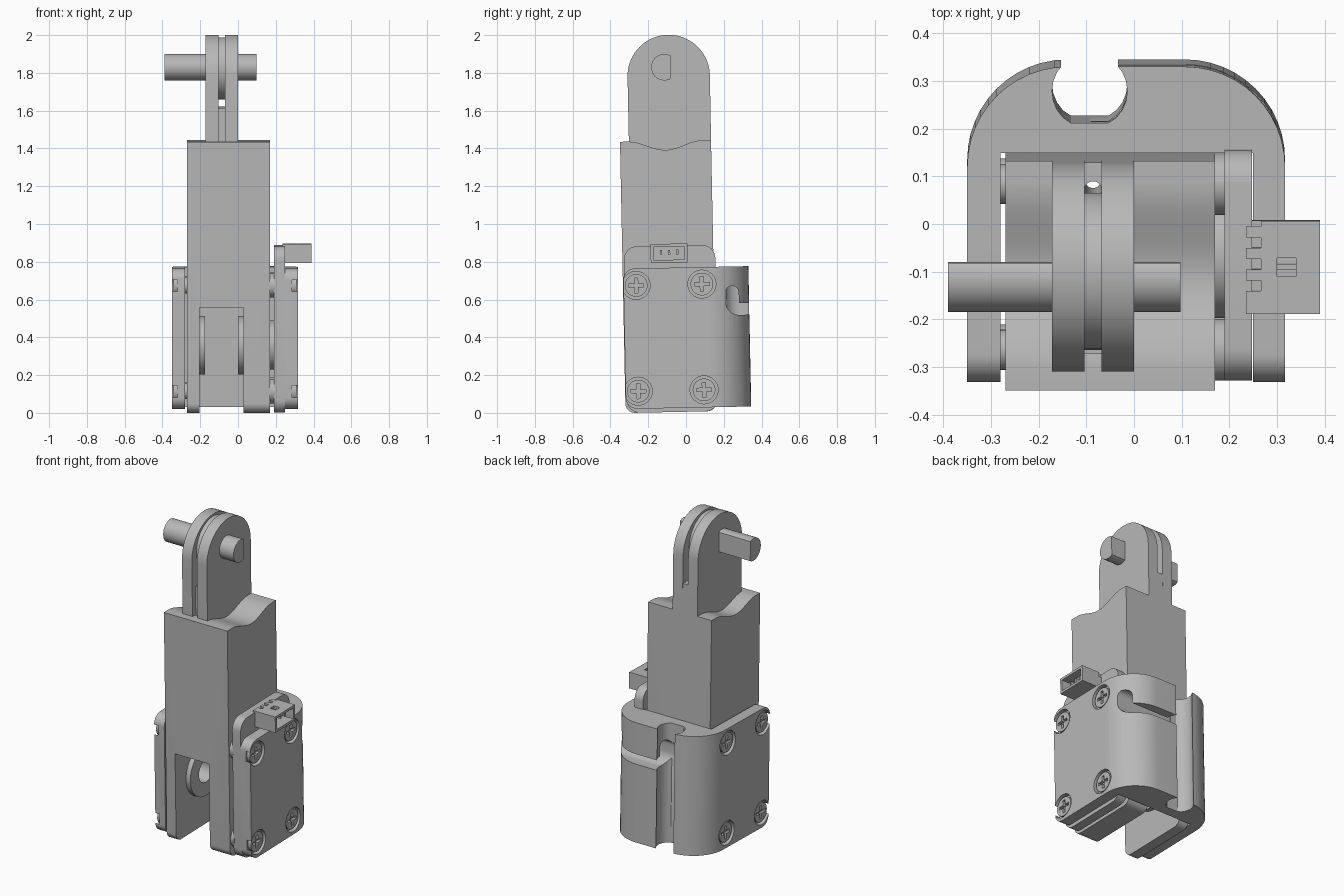
import bpy, bmesh
from math import pi, cos, sin, radians
from mathutils import Matrix

if "Cube" in bpy.data.objects:
    bpy.data.objects.remove(bpy.data.objects["Cube"], do_unlink=True)

grey = bpy.data.materials.new("light_grey")
grey.use_nodes = True
grey.diffuse_color = (0.48, 0.48, 0.48, 1)
grey.node_tree.nodes["Principled BSDF"].inputs["Base Color"].default_value = (0.48, 0.48, 0.48, 1)
parts = []


def arc(cx, cy, r, a0, a1, n=12):
    """Points on an arc, angles in degrees."""
    return [(cx + r * cos(radians(a0 + (a1 - a0) * i / n)),
             cy + r * sin(radians(a0 + (a1 - a0) * i / n))) for i in range(n + 1)]


def circle(cx, cy, r, n=48):
    return arc(cx, cy, r, 0, 360, n)[:-1]


def rect(x0, y0, x1, y1, r=0):
    """Rectangle outline with optional rounded corners."""
    if not r:
        return [(x0, y0), (x1, y0), (x1, y1), (x0, y1)]
    return (arc(x1 - r, y0 + r, r, -90, 0) + arc(x1 - r, y1 - r, r, 0, 90)
            + arc(x0 + r, y1 - r, r, 90, 180) + arc(x0 + r, y0 + r, r, 180, 270))


def prism(name, outline, axis, lo, hi):
    """Extrude a flat outline along x (outline is y, z) or z (outline is x, y)."""
    bm = bmesh.new()
    place = (lambda p, d: (d, p[0], p[1])) if axis == "x" else (lambda p, d: (p[0], p[1], d))
    a = [bm.verts.new(place(p, lo)) for p in outline]
    b = [bm.verts.new(place(p, hi)) for p in outline]
    bm.faces.new(a)
    bm.faces.new(b)
    for i in range(len(a)):
        j = (i + 1) % len(a)
        bm.faces.new((a[i], a[j], b[j], b[i]))
    bmesh.ops.recalc_face_normals(bm, faces=bm.faces)
    mesh = bpy.data.meshes.new(name)
    bm.to_mesh(mesh)
    bm.free()
    ob = bpy.data.objects.new(name, mesh)
    bpy.context.collection.objects.link(ob)
    mesh.materials.append(grey)
    parts.append(ob)
    return ob


def cut(ob, outline, axis, lo, hi, operation="DIFFERENCE"):
    """Carve an object with a temporary prism."""
    tool = prism("cutter", outline, axis, lo, hi)
    mod = ob.modifiers.new("cut", "BOOLEAN")
    mod.object, mod.operation, mod.solver = tool, operation, "EXACT"
    bpy.context.view_layer.update()
    result = ob.evaluated_get(bpy.context.evaluated_depsgraph_get())
    mesh = bpy.data.meshes.new_from_object(result)
    ob.modifiers.clear()
    ob.data = mesh
    parts.remove(tool)
    bpy.data.objects.remove(tool, do_unlink=True)


# Main body with a wavy top and a fork at the bottom
def wave(y):
    t = max(-1, min(1, (y + 0.08) / 0.2))
    return 1.442 - 0.024 * (1 + cos(pi * t))


ys = [0.162 - 0.482 * i / 32 for i in range(33)]
body = prism("body", arc(-0.27, 0.056, 0.05, 180, 270) + arc(0.112, 0.056, 0.05, 270, 360)
             + [(y, wave(y)) for y in ys], "x", -0.27, 0.17)
cut(body, rect(-0.205, -0.5, 0.03, 0.5), "z", -0.1, 0.565)
cut(body, circle(-0.06, 0.36, 0.07), "x", -0.4, 0.4)
cut(body, circle(-0.086, 0.105, 0.018, 20), "z", 0.4, 1.6)

# Bearing rings inside the fork
for side, lo, hi in (("right", -0.207, -0.175), ("left", 0.0, 0.032)):
    ring = prism(side + "_bearing_ring", circle(-0.06, 0.36, 0.155), "x", lo, hi)
    cut(ring, circle(-0.06, 0.36, 0.07), "x", -0.4, 0.4)

# Fingertip: two cheeks with a cable pulley and filler between them
cheek = [(-0.273, 1.36), (0.162, 1.36)] + arc(-0.055, 1.785, 0.218, 0, 180, 40)
prism("right_cheek", cheek, "x", -0.172, -0.104)
prism("left_cheek", cheek, "x", -0.068, 0.0)
filler = prism("cheek_filler", rect(-0.24, 1.36, 0.162, 1.62), "x", -0.106, -0.066)
cut(filler, circle(-0.086, 0.105, 0.018, 20), "z", 1.2, 1.8)
prism("cable_pulley", circle(-0.062, 1.825, 0.165, 64), "x", -0.106, -0.066)

# Shaft with a flat on its back
prism("d_shaft", [(min(y, -0.043), z) for y, z in circle(-0.077, 1.832, 0.07)], "x", -0.39, 0.098)

# Wrap-around housing, open at the front
inner = [(0.25, -0.317), (0.25, 0.165), (-0.28, 0.165), (-0.28, -0.317)]
housing = prism("housing", inner + [(-0.35, -0.317)] + arc(-0.14, 0.136, 0.21, 180, 90)
                + arc(0.107, 0.136, 0.21, 90, 0) + [(0.317, -0.317)], "z", 0.027, 0.77)
cut(housing, arc(-0.257, 0.71, 0.06, 90, 180) + arc(-0.257, 0.087, 0.06, 180, 270)
    + [(0.5, 0.027), (0.5, 0.77)], "x", -0.5, 0.5, "INTERSECT")
# Vertical cable channel at the back
cut(housing, [(x, max(y, 0.228)) for x, y in circle(-0.093, 0.295, 0.079, 24)], "z", -0.1, 0.9)
cut(housing, rect(-0.143, 0.3, -0.043, 0.5), "z", -0.1, 0.9)
# Hooked side slot leading out of the channel
hook = (arc(0.257, 0.632, 0.035, 0, 180) + arc(0.292, 0.583, 0.07, 180, 270)
        + [(0.5, 0.513), (0.5, 0.575), (0.292, 0.575)])
cut(housing, hook, "x", -0.09, 0.5)

# Countersunk cross-head screws and spacers on both sides
for y in (-0.25, 0.098):
    for z in (0.12, 0.68):
        for side, face, s in (("left", 0.317, 1), ("right", -0.35, -1)):
            cut(housing, circle(y, z, 0.074), "x", *sorted((face - s * 0.03, face + s * 0.05)))
            screw = prism(side + "_screw", circle(y, z, 0.06), "x",
                          *sorted((face - s * 0.04, face - s * 0.008)))
            for w, h in ((0.04, 0.009), (0.009, 0.04)):
                cut(screw, rect(y - w, z - h, y + w, z + h), "x",
                    *sorted((face - s * 0.027, face + s * 0.05)))
        prism("left_spacer", circle(y, z, 0.065), "x", 0.165, 0.195)
        prism("right_spacer", circle(y, z, 0.042), "x", -0.285, -0.265)

# Circuit plate between body and housing, with its sensor disc
prism("circuit_plate", rect(-0.312, 0.006, 0.172, 0.887, 0.07), "x", 0.19, 0.248)
prism("sensor_disc", circle(-0.06, 0.36, 0.13), "x", 0.165, 0.195)

# Connector socket with pins
socket = prism("connector_socket", rect(-0.17, 0.797, 0.025, 0.897), "x", 0.235, 0.39)
cut(socket, rect(-0.155, 0.812, 0.01, 0.882), "x", 0.275, 0.5)
cut(socket, rect(0.3, -0.092, 0.34, -0.053), "z", 0.86, 1.0)
for i in range(4):
    y = -0.122 + i * 0.045
    cut(socket, rect(0.23, y, 0.266, y + 0.022), "z", 0.87, 1.0)
for i in range(3):
    y = -0.115 + i * 0.043
    prism("connector_pin", rect(y - 0.006, 0.84, y + 0.006, 0.865), "x", 0.27, 0.36)

# Lean the whole assembly slightly forward and shade it
bpy.ops.object.select_all(action="DESELECT")
for ob in parts:
    ob.data.transform(Matrix.Rotation(0.0205, 4, "X"))
    ob.select_set(True)
bpy.context.view_layer.objects.active = body
bpy.ops.object.shade_smooth_by_angle(angle=radians(30))
